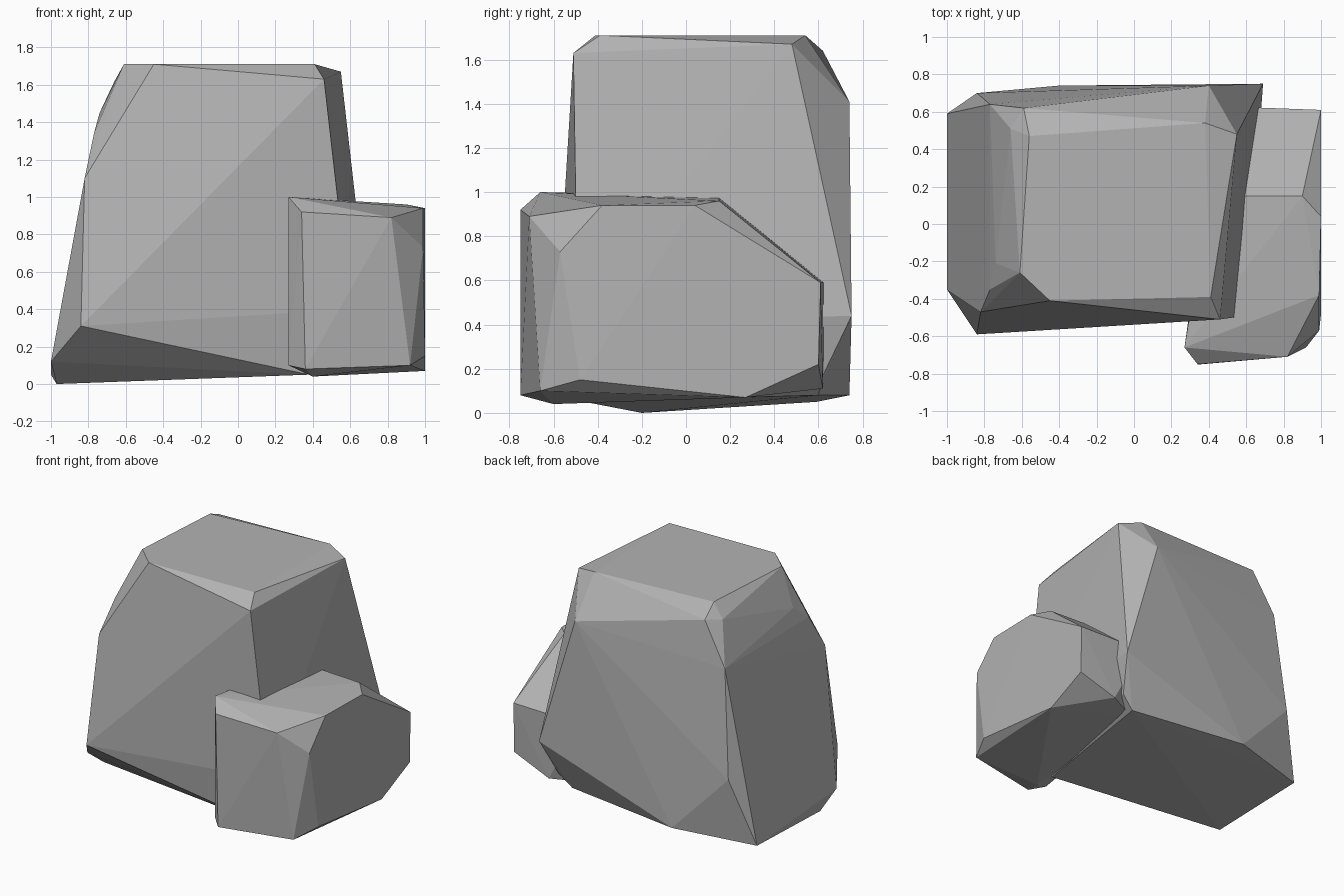
import bpy
import bmesh
from math import radians

# Remove only the default cube
default_cube = bpy.data.objects.get("Cube")
if default_cube:
    bpy.data.objects.remove(default_cube, do_unlink=True)


def make_material(name, colour):
    material = bpy.data.materials.new(name)
    material.use_nodes = True
    material.diffuse_color = colour
    shader = material.node_tree.nodes["Principled BSDF"]
    shader.inputs["Base Color"].default_value = colour
    shader.inputs["Roughness"].default_value = .9
    return material


def make_boulder(name, corner_rings, material):
    """Wrap a tight, flat-faced stone around rings of chipped corners."""
    mesh = bpy.data.meshes.new(name)
    bm = bmesh.new()
    for ring in corner_rings:
        for corner in ring:
            bm.verts.new(corner)
    hull = bmesh.ops.convex_hull(bm, input=list(bm.verts))
    spare = set(hull["geom_interior"]) | set(hull["geom_unused"])
    spare = [v for v in spare if isinstance(v, bmesh.types.BMVert)]
    bmesh.ops.delete(bm, geom=spare, context="VERTS")

    # Merge facets that are almost level with each other
    bmesh.ops.dissolve_limit(bm, angle_limit=radians(1), verts=list(bm.verts),
                             edges=list(bm.edges))
    bmesh.ops.recalc_face_normals(bm, faces=list(bm.faces))
    for face in bm.faces:
        face.smooth = False
    bm.to_mesh(mesh)
    bm.free()

    mesh.materials.append(material)
    boulder = bpy.data.objects.new(name, mesh)
    bpy.context.scene.collection.objects.link(boulder)
    return boulder


stone_grey = make_material("stone grey", (.45, .45, .45, 1))

# Tall boulder: flat crown, bevelled shoulder, wide flanks, tilted base
crown_z = 1.71
tall_crown = [(x, y, crown_z) for x, y in (
    (-.61, -.26), (-.45, -.41), (.41, -.39), (.38, .54), (-.56, .47))]
tall_shoulder = [
    (.46, -.51, 1.63), (.55, .48, 1.67), (.4, .74, 1.41),
    (-.59, .62, 1.64), (-.66, .51, 1.62), (-.77, .64, 1.33),
    (-.74, -.21, 1.45), (-.77, -.35, 1.34), (-.82, -.47, 1.1)]
tall_flanks = [
    (-.84, -.59, .31), (.6, -.49, .4), (.69, .75, .44), (-.84, .7, .54)]
tall_base = [
    (-1, -.35, .12), (-.97, -.2, 0), (-1, .59, .05), (-.4, .74, .08),
    (.38, -.46, .05), (.62, .62, .17), (.52, .6, .08)]
make_boulder("tall_boulder",
             (tall_crown, tall_shoulder, tall_flanks, tall_base), stone_grey)

# Small boulder: leans against the front left corner of the tall one
small_crown = [
    (.27, -.66, 1), (.99, -.38, .94), (1, .04, .94), (.9, .15, .96),
    (.4, .15, .98)]
small_shoulder = [
    (.34, -.75, .92), (.82, -.71, .89), (.99, -.57, .73),
    (1, .61, .59), (.45, .63, .59)]
small_base = [
    (.27, -.66, .1), (.36, -.75, .08), (.92, -.66, .1), (1, -.48, .15),
    (.4, -.6, .04), (1, .27, .07), (1, .6, .22), (.7, .62, .11),
    (.45, .5, .1)]
make_boulder("small_boulder", (small_crown, small_shoulder, small_base),
             stone_grey)
